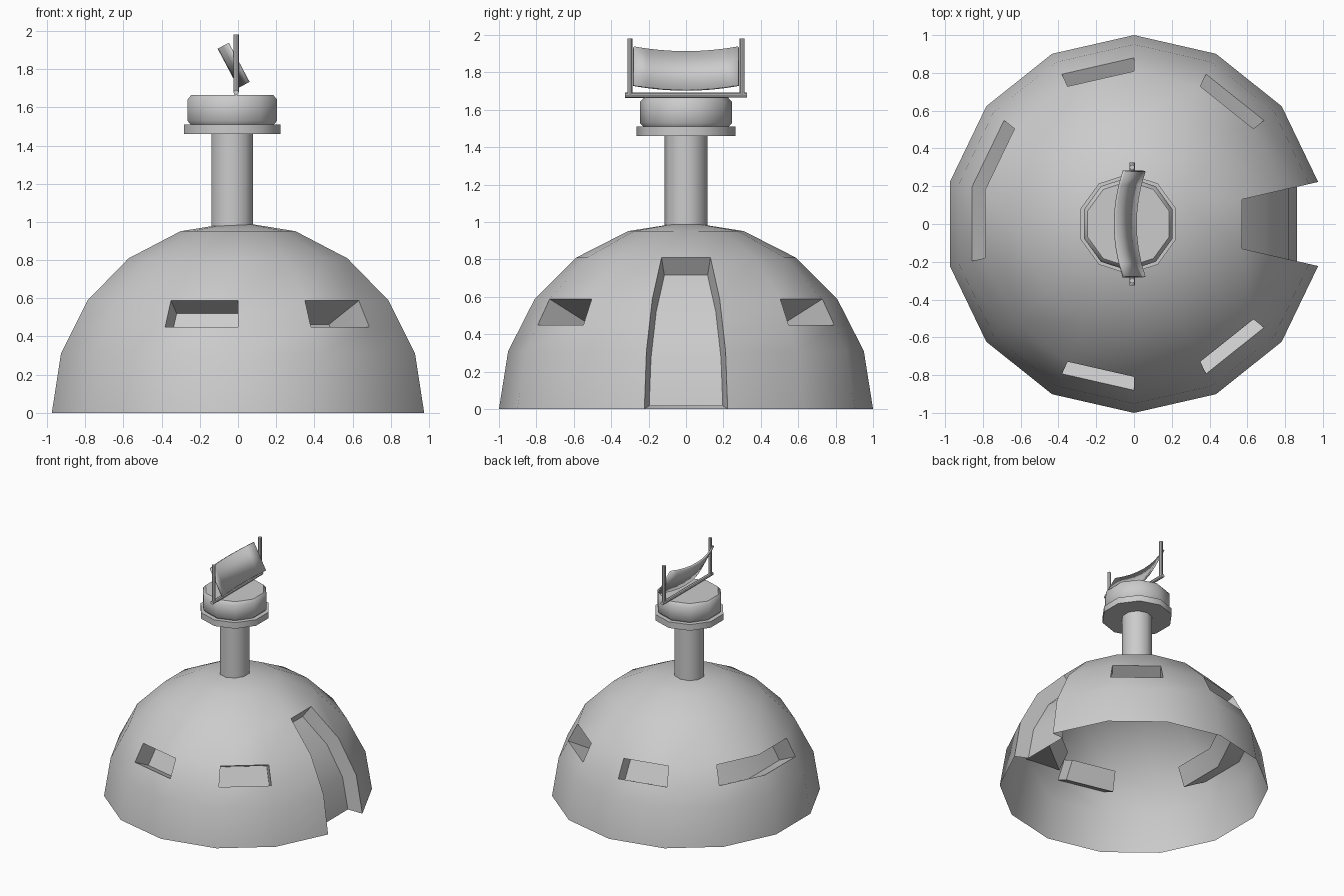
import bpy, bmesh, math
from mathutils import Vector

if "Cube" in bpy.data.objects:
    bpy.data.objects.remove(bpy.data.objects["Cube"])


def finish(name, bm, angle=40):
    bmesh.ops.remove_doubles(bm, verts=bm.verts, dist=1e-5)
    me = bpy.data.meshes.new(name)
    bm.to_mesh(me)
    bm.free()
    ob = bpy.data.objects.new(name, me)
    bpy.context.collection.objects.link(ob)
    bpy.ops.object.select_all(action='DESELECT')
    ob.select_set(True)
    bpy.context.view_layer.objects.active = ob
    bpy.ops.object.shade_smooth_by_angle(angle=math.radians(angle))
    return ob


def lathe(name, profile, sides, x=0.0, y=0.0):
    """Closed turned part, one corner on the +y axis."""
    bm = bmesh.new()
    rings = []
    for r, z in profile:
        rings.append([bm.verts.new((x + r * math.cos(a), y + r * math.sin(a), z))
                      for a in (math.pi / 2 + k * math.tau / sides for k in range(sides))])
    for lo, hi in zip(rings, rings[1:]):
        for k in range(sides):
            n = (k + 1) % sides
            bm.faces.new((lo[k], lo[n], hi[n], hi[k]))
    bm.faces.new(rings[0][::-1])
    bm.faces.new(rings[-1])
    return finish(name, bm)


# Open dome shell with recessed windows and doorway
SIDES = 14
levels = [(math.cos(math.radians(a)), math.sin(math.radians(a))) for a in (0, 18, 36, 54, 72)]
levels.insert(2, tuple((a + b) / 2 for a, b in zip(levels[1], levels[2])))


def point(i, j):
    a = math.pi / 2 + j * math.tau / SIDES
    r, z = levels[i]
    return Vector((r * math.cos(a), r * math.sin(a), z))


def corners(i, j):
    n = (j + 1) % SIDES
    return [(i, j), (i, n), (i + 1, n), (i + 1, j)]


dome = bmesh.new()
outer = {(i, j): dome.verts.new(point(i, j)) for i in range(len(levels)) for j in range(SIDES)}
used = set()


def recess(cells, move):
    """Push a group of dome panels inwards and wall in the gap."""
    used.update(cells)
    keys = {k for c in cells for k in corners(*c)}
    inner = {k: dome.verts.new(move(point(*k))) for k in keys}
    edges = set()
    for c in cells:
        q = corners(*c)
        dome.faces.new([inner[k] for k in q])
        edges.update(zip(q, q[1:] + q[:1]))
    for a, b in edges:
        if (b, a) in edges or a[0] == b[0] == 0:
            continue
        dome.faces.new((outer[a], outer[b], inner[b], inner[a]))


def window(columns, depth):
    normal = Vector()
    for c in columns:
        p = [point(*k) for k in corners(2, c)]
        normal += (p[1] - p[0]).cross(p[3] - p[0]).normalized()
    normal.normalize()
    recess([(2, c) for c in columns], lambda p: p - normal * depth)


for columns, depth in (((0,), .15), ((6,), .15), ((8,), .28), ((12,), .28), ((2, 3), .2)):
    window(columns, depth)
recess([(i, 10) for i in range(4)],
       lambda p: Vector((p.x * .884, p.y * .884, max(p.z * .884, .015))))

top = dome.verts.new((0, 0, 1))
for j in range(SIDES):
    for i in range(len(levels) - 1):
        if (i, j) not in used:
            dome.faces.new([outer[k] for k in corners(i, j)])
    dome.faces.new((outer[5, j], outer[5, (j + 1) % SIDES], top))
finish("dome", dome, 30)

# Mast, collar and turret head
CX = -.03
lathe("mast", [(.115, .96), (.115, 1.465)], 10, CX)
lathe("collar", [(.265, 1.46), (.265, 1.51)], 10, CX)
lathe("turret_head", [(.225, 1.505), (.247, 1.53), (.247, 1.64), (.226, 1.664)], 10, CX)

# Antenna frame: crossbar and two posts
RX = -.01
bar = lathe("antenna_crossbar", [(.014, -.325), (.014, .325)], 8)
bar.rotation_euler.x = math.pi / 2
bar.location = (RX, 0, 1.678)
for side, name in ((-1, "front_post"), (1, "back_post")):
    lathe(name, [(.014, 1.68), (.014, 1.98)], 8, RX, side * .3)

# Curved, tilted antenna dish
bm = bmesh.new()
upper, lower = Vector((-.054, 0, 1.935)), Vector((.055, 0, 1.73))
back = Vector((-.88, 0, -.475))
pairs = []
for k in range(9):
    t = k / 4 - 1
    off = back * .053 * (1 - t * t) + Vector((0, .28 * t, 0))
    pairs.append((bm.verts.new(upper + off), bm.verts.new(lower + off)))
for (a, b), (c, d) in zip(pairs, pairs[1:]):
    bm.faces.new((a, b, d, c))
dish = finish("antenna_dish", bm)
solid = dish.modifiers.new("thickness", 'SOLIDIFY')
solid.thickness = .014
solid.offset = 0
